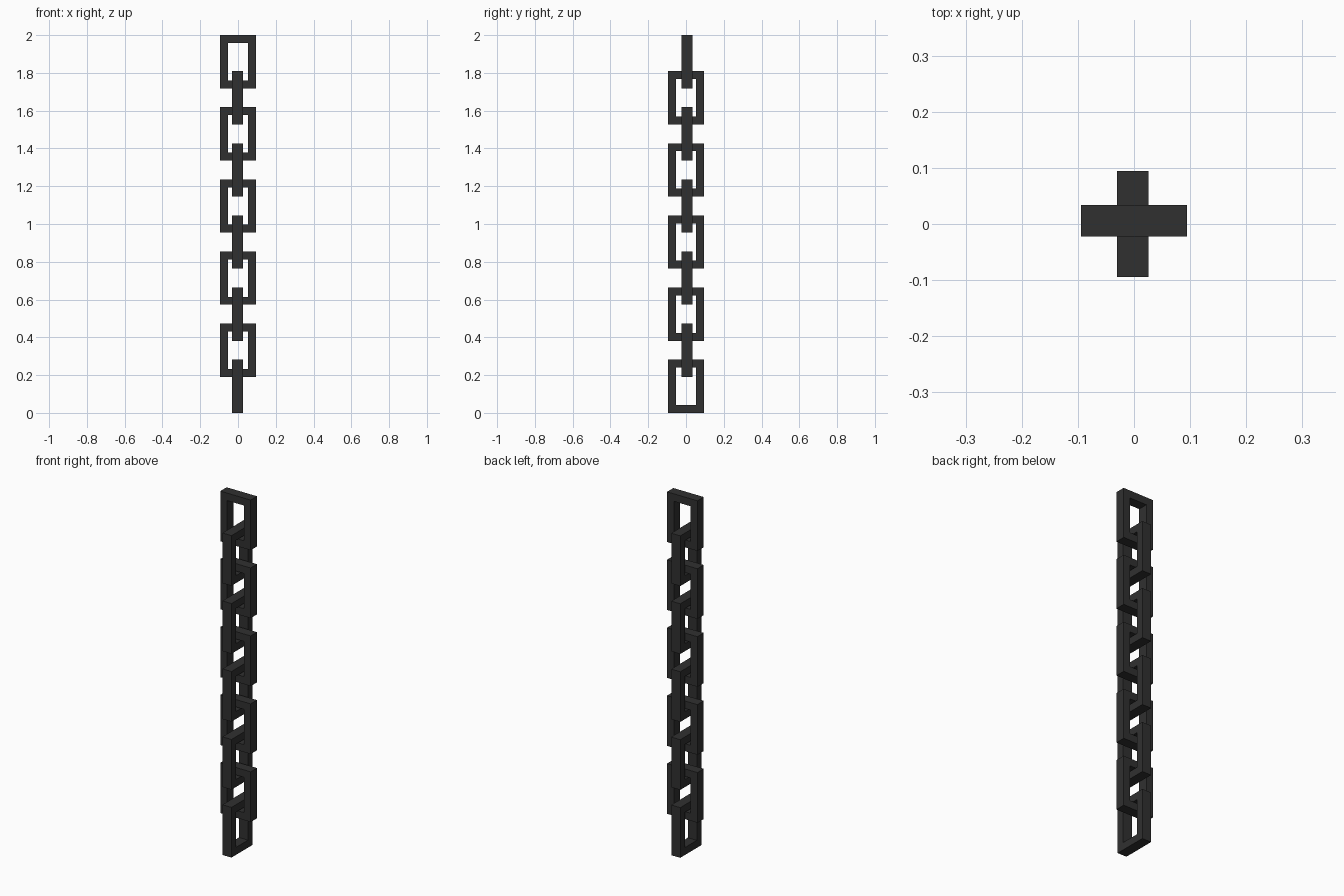
import bpy, bmesh, math
from mathutils import Matrix

if "Cube" in bpy.data.objects:
    bpy.data.objects.remove(bpy.data.objects["Cube"])

COUNT, HEIGHT, WIDTH, DEPTH, BAR = 10, 0.282, 0.189, 0.056, 0.042
STEP = (2.0 - HEIGHT) / (COUNT - 1)

mat = bpy.data.materials.new("dark_iron")
mat.diffuse_color = (0.03, 0.03, 0.03, 1)
mat.use_nodes = True
mat.node_tree.nodes["Principled BSDF"].inputs["Base Color"].default_value = mat.diffuse_color


# One rectangular link: a flat frame in the XZ plane, extruded along y
def link_mesh(name):
    bm = bmesh.new()
    corners = [(-1, -1), (1, -1), (1, 1), (-1, 1)]

    def ring(inset):
        return [bm.verts.new((sx * (WIDTH / 2 - inset), -DEPTH / 2, sz * (HEIGHT / 2 - inset)))
                for sx, sz in corners]

    outer, inner = ring(0), ring(BAR)
    faces = []
    for i in range(4):
        j = (i + 1) % 4
        faces.append(bm.faces.new((outer[i], outer[j], inner[j], inner[i])))
    ext = bmesh.ops.extrude_face_region(bm, geom=faces, use_keep_orig=True)
    moved = [g for g in ext["geom"] if isinstance(g, bmesh.types.BMVert)]
    bmesh.ops.translate(bm, verts=moved, vec=(0, DEPTH, 0))
    bmesh.ops.recalc_face_normals(bm, faces=bm.faces)
    me = bpy.data.meshes.new(name)
    bm.to_mesh(me)
    bm.free()
    me.materials.append(mat)
    return me


mesh = link_mesh("chain_link")

# Chain: links alternate by a quarter turn, top link facing front
for i in range(COUNT):
    z = 2.0 - HEIGHT / 2 - i * STEP
    side = i % 2 == 1
    ob = bpy.data.objects.new(f"chain_link_{i + 1}", mesh)
    offset = (-0.0025, 0, z) if side else (0, 0.0055, z)
    ob.matrix_world = Matrix.Translation(offset) @ Matrix.Rotation(math.pi / 2 if side else 0, 4, 'Z')
    bpy.context.collection.objects.link(ob)
